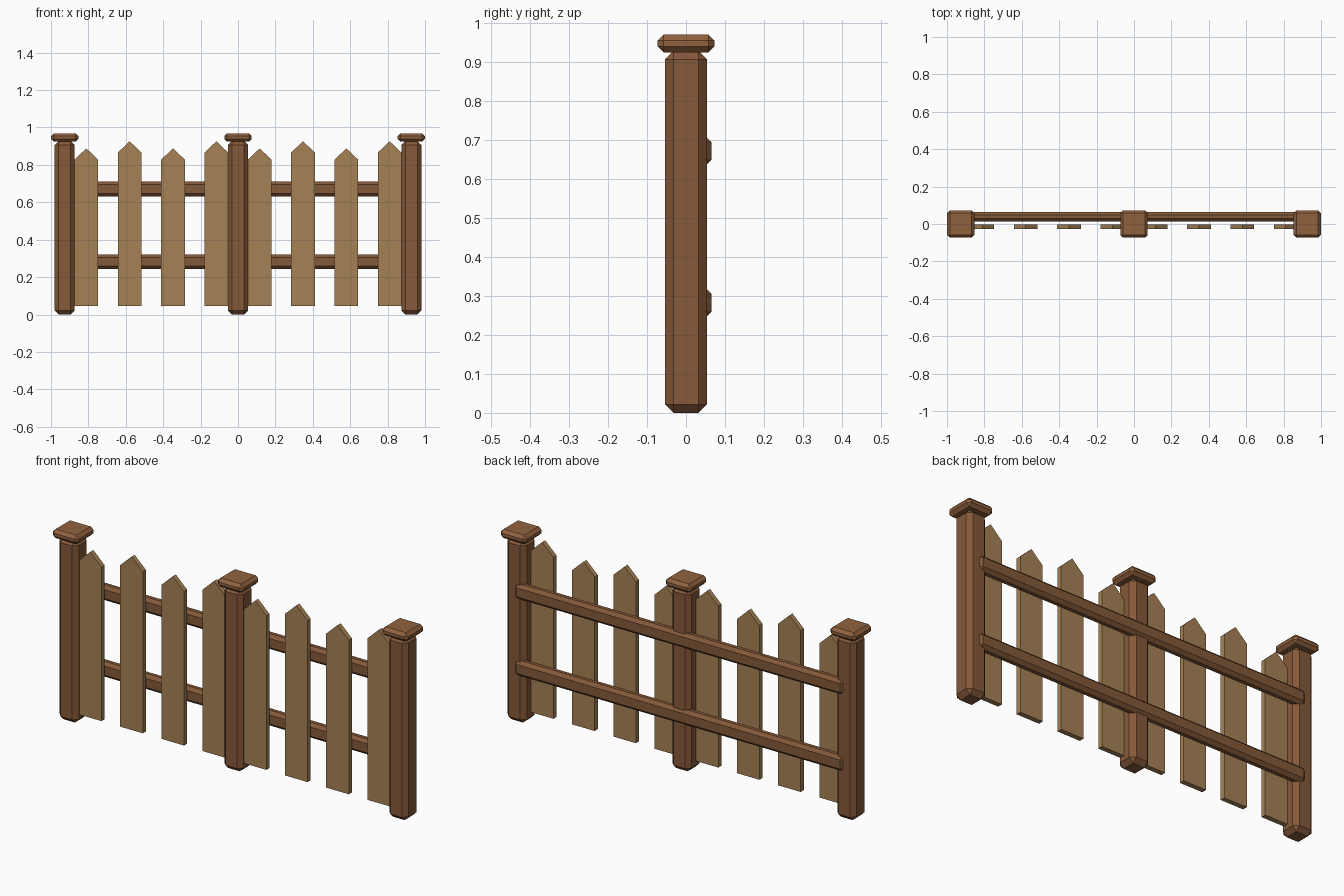
import bpy
import bmesh

if "Cube" in bpy.data.objects:
    bpy.data.objects.remove(bpy.data.objects["Cube"])


def material(name, rgb):
    m = bpy.data.materials.new(name)
    m.diffuse_color = (*rgb, 1)
    m.use_nodes = True
    m.node_tree.nodes["Principled BSDF"].inputs["Base Color"].default_value = m.diffuse_color
    return m


POST = material("post_wood", (0.24, 0.10, 0.042))
CAP = material("cap_wood", (0.28, 0.12, 0.048))
RAIL = material("rail_wood", (0.23, 0.10, 0.04))
PICKET = material("picket_wood", (0.38, 0.22, 0.09))


def add_object(name, bm, mat):
    bmesh.ops.recalc_face_normals(bm, faces=bm.faces)
    mesh = bpy.data.meshes.new(name)
    bm.to_mesh(mesh)
    bm.free()
    mesh.materials.append(mat)
    obj = bpy.data.objects.new(name, mesh)
    bpy.context.collection.objects.link(obj)
    return obj


def chamfered_box(name, lo, hi, chamfer, mat):
    bm = bmesh.new()
    bmesh.ops.create_cube(bm, size=1)
    for v in bm.verts:
        for i in range(3):
            v.co[i] = lo[i] if v.co[i] < 0 else hi[i]
    bmesh.ops.bevel(bm, geom=list(bm.edges), offset=chamfer, segments=1,
                    affect='EDGES', profile=0.5)
    return add_object(name, bm, mat)


def picket(name, x, top):
    w, base, shoulder = 0.0635, 0.045, top - 0.06
    profile = [(-w, base), (w, base), (w, shoulder), (0, top), (-w, shoulder)]
    bm = bmesh.new()
    face = bm.faces.new([bm.verts.new((x + px, -0.028, pz)) for px, pz in profile])
    ext = bmesh.ops.extrude_face_region(bm, geom=[face])
    for v in ext["geom"]:
        if isinstance(v, bmesh.types.BMVert):
            v.co.y = -0.003
    return add_object(name, bm, PICKET)


# posts and their caps
SPAN = 0.927
for side, x in (("left", -SPAN), ("middle", 0), ("right", SPAN)):
    h, c = 0.054, 0.073
    chamfered_box(f"{side}_post", (x - h, -h, 0), (x + h, h, 0.928), 0.022, POST)
    chamfered_box(f"{side}_post_cap", (x - c, -c, 0.924), (x + c, c, 0.969), 0.015, CAP)

# rails along the back
for side, z in (("lower", 0.282), ("upper", 0.671)):
    chamfered_box(f"{side}_rail", (-SPAN, 0.014, z - 0.039), (SPAN, 0.065, z + 0.039),
                  0.016, RAIL)

# pointed pickets, alternating short and tall
for i in range(8):
    picket(f"picket_{i + 1}", (i - 3.5) * SPAN / 4, 0.926 if i % 2 else 0.888)
